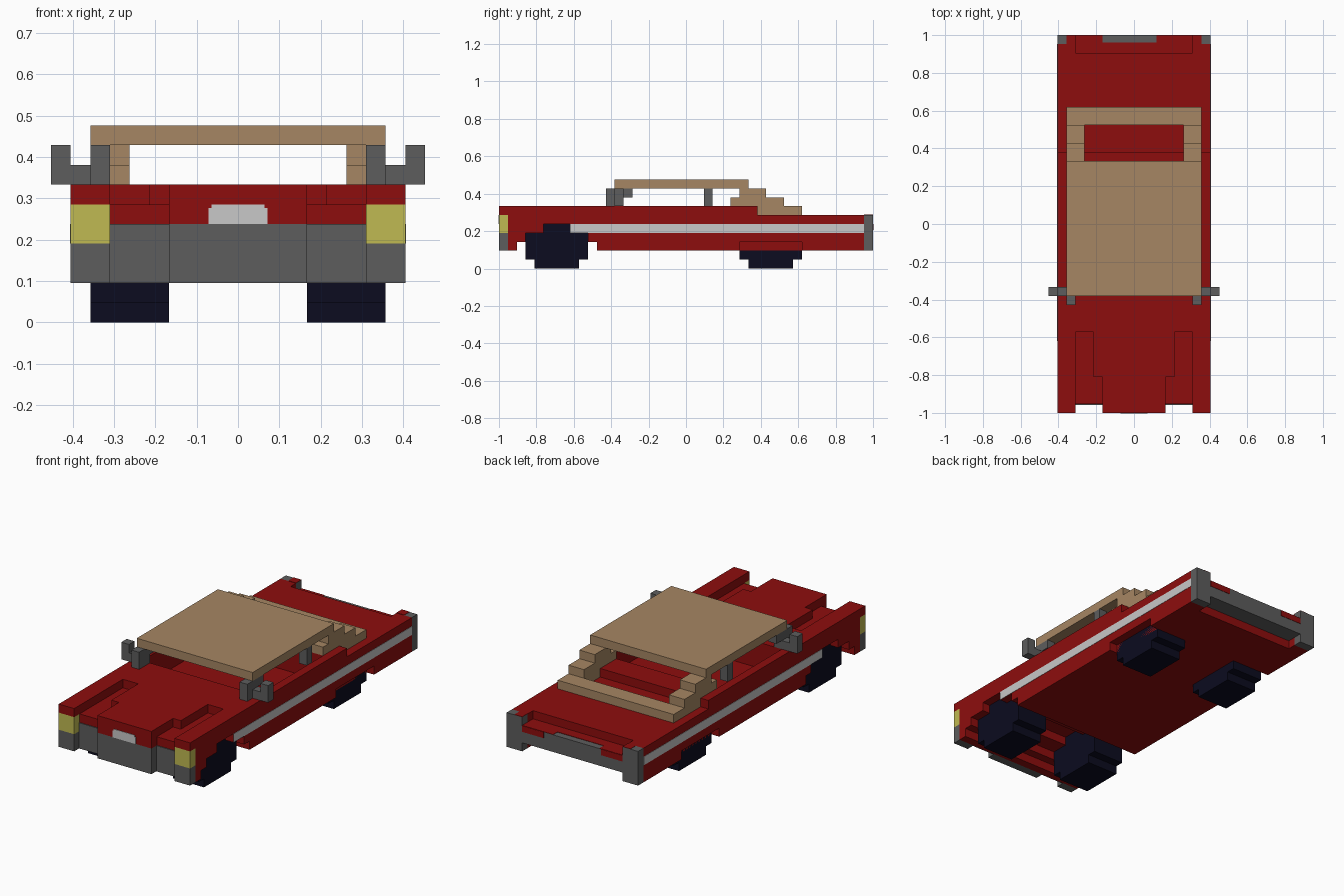
import bpy, bmesh

if "Cube" in bpy.data.objects:
    bpy.data.objects.remove(bpy.data.objects["Cube"])

U = 1 / 21  # one block of the blocky grid


def material(name, r, g, b):
    m = bpy.data.materials.new(name)
    m.diffuse_color = (r, g, b, 1)
    m.use_nodes = True
    m.node_tree.nodes["Principled BSDF"].inputs["Base Color"].default_value = m.diffuse_color
    return m


RED = material("red paint", 0.27, 0.004, 0.004)
GREY = material("dark grey trim", 0.11, 0.11, 0.11)
YELLOW = material("yellow lamp", 0.53, 0.49, 0.085)
NAVY = material("dark navy tyre", 0.0035, 0.0035, 0.014)
TAN = material("tan fabric", 0.38, 0.24, 0.125)
SILVER = material("light grey chrome", 0.58, 0.58, 0.58)


def extrude(name, profile, x0, x1, mat):
    """Side profile of (y, z) points in blocks, extruded from x0 to x1."""
    bm = bmesh.new()
    face = bm.faces.new([bm.verts.new((x0 * U, y * U, z * U)) for y, z in profile])
    res = bmesh.ops.extrude_face_region(bm, geom=[face])
    verts = [g for g in res["geom"] if isinstance(g, bmesh.types.BMVert)]
    bmesh.ops.translate(bm, verts=verts, vec=((x1 - x0) * U, 0, 0))
    bmesh.ops.recalc_face_normals(bm, faces=bm.faces)
    mesh = bpy.data.meshes.new(name)
    bm.to_mesh(mesh)
    bm.free()
    ob = bpy.data.objects.new(name, mesh)
    mesh.materials.append(mat)
    bpy.context.collection.objects.link(ob)
    return ob


def box(name, x0, x1, y0, y1, z0, z1, mat):
    return extrude(name, [(y0, z0), (y1, z0), (y1, z1), (y0, z1)], x0, x1, mat)


def pair(name, x0, x1, *rest):
    """The same box on both sides."""
    return [box(name + "_right", x0, x1, *rest), box(name + "_left", -x1, -x0, *rest)]


# Body with stepped front wheel arch
body = extrude("body", [
    (-20, 2), (-19, 2), (-19, 3), (-18, 3), (-18, 4), (-16, 4), (-16, 5), (-13, 5),
    (-13, 4), (-11, 4), (-11, 3), (-10, 3), (-10, 2), (20, 2), (20, 6), (8, 6),
    (8, 7), (-20, 7)], -8.5, 8.5, RED)

# Cutters: cabin, rear recess, hood channels, rear wheel notches
cutters = [box("cabin_cutter", -7.5, 7.5, -7, 5, 4, 8, RED),
           box("rear_cutter", -6.5, 6.5, 19, 22, 1, 8, RED)]
for s in (-1, 1):
    lo, hi = sorted((4.5 * s, 6.5 * s))
    cutters.append(box("channel_cutter", lo, hi, -17.5, -12, 6, 8, RED))
    lo, hi = sorted((3.5 * s, 6.5 * s))
    cutters.append(box("channel_front_cutter", lo, hi, -22, -17, 6, 8, RED))
    lo, hi = sorted((7.5 * s, 9.5 * s))
    cutters.append(box("wheel_notch_cutter", lo, hi, 6, 13, 1, 3, RED))
bpy.context.view_layer.objects.active = body
for c in cutters:
    mod = body.modifiers.new("cut", "BOOLEAN")
    mod.operation = "DIFFERENCE"
    mod.solver = "EXACT"
    mod.object = c
    bpy.ops.object.modifier_apply(modifier=mod.name)
    bpy.data.objects.remove(c)

# Front end
box("hood_nose", -3.5, 3.5, -21, -20, 5, 7, RED)
box("front_bumper", -3.5, 3.5, -21, -20, 2, 5, GREY)
pair("bumper_backing", 3.5, 6.5, -20.1, -20, 2, 5, GREY)
pair("bumper_end", 6.5, 8.5, -21, -20, 2, 4, GREY)
pair("headlight", 6.5, 8.5, -21, -20, 4, 6, YELLOW)
pair("fender_tip", 6.5, 8.5, -21, -20, 6, 7, RED)
box("grille_badge_plate", -1.5, 1.5, -21.05, -21, 5, 5.8, SILVER)
box("grille_badge_plate_top", -1.35, 1.35, -21.05, -21, 5.8, 6, SILVER)

# Side stripes
pair("side_stripe", 8.5, 8.54, -13, 20, 4, 5, SILVER)

# Rear end
box("rear_bumper", -6.5, 6.5, 19, 21, 3, 5, GREY)
pair("rear_post", 6.5, 8.5, 20, 21, 2, 6, GREY)
pair("rear_post_cap", 6.5, 7.5, 20, 21, 6, 6.04, RED)
box("bumper_top_paint", -6.5, 6.5, 19, 20.2, 5, 5.04, RED)
box("bumper_top_paint_right", 2.5, 6.5, 20.2, 21, 5, 5.04, RED)
box("bumper_top_paint_left", -6.5, -3.5, 20.2, 21, 5, 5.04, RED)
pair("bumper_corner_paint", 3.7, 6.5, 21, 21.04, 4.3, 5, RED)

# Wheels
for label, y in (("front", -14.5), ("rear", 9.5)):
    half = [(2.5, 0), (2.5, 1), (3.5, 1), (3.5, 4), (1.5, 4), (1.5, 5)]
    prof = [(y + a, z) for a, z in half] + [(y - a, z) for a, z in reversed(half)]
    extrude(label + "_wheel_right", prof, 3.5, 7.5, NAVY)
    extrude(label + "_wheel_left", prof, -7.5, -3.5, NAVY)

# Fabric roof with stepped rear rails
box("roof", -7.5, 7.5, -8, 7, 9, 10, TAN)
rail = [(8, 6), (13, 6), (13, 7), (11, 7), (11, 8), (9, 8), (9, 9), (6, 9),
        (6, 8), (5, 8), (5, 7), (8, 7)]
extrude("roof_rail_right", rail, 5.5, 7.5, TAN)
extrude("roof_rail_left", rail, -7.5, -5.5, TAN)
box("rear_window_sill", -5.5, 5.5, 11, 13, 6, 7, TAN)

# Windscreen pillars, door pillars and mirrors
post = [(-9, 7), (-7, 7), (-7, 8), (-6, 8), (-6, 9), (-9, 9)]
extrude("windscreen_pillar_right", post, 6.5, 7.5, GREY)
extrude("windscreen_pillar_left", post, -7.5, -6.5, GREY)
pair("door_pillar", 6.5, 7.5, 2, 3, 7, 9, GREY)
pair("mirror_arm", 7.5, 8.5, -8, -7, 7, 8, GREY)
pair("mirror", 8.5, 9.5, -8, -7, 7, 9, GREY)
